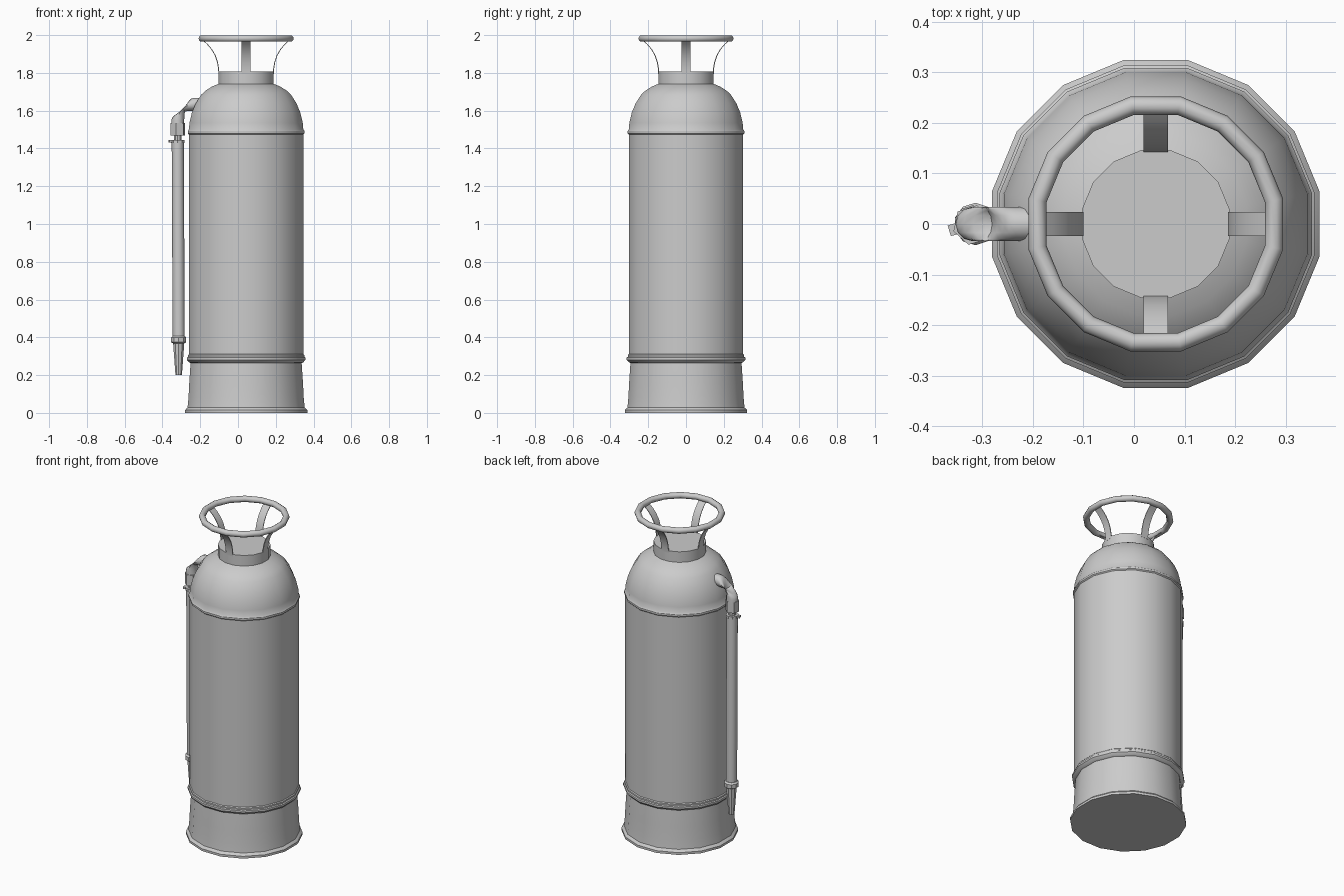
import bpy, bmesh, math
from mathutils import Vector, Matrix

if "Cube" in bpy.data.objects:
    bpy.data.objects.remove(bpy.data.objects["Cube"])

CX = 0.043                       # axis of the tank
mat = bpy.data.materials.new("plain grey")
mat.diffuse_color = (0.6, 0.6, 0.6, 1)
mat.use_nodes = True
mat.node_tree.nodes["Principled BSDF"].inputs["Base Color"].default_value = mat.diffuse_color


def finish(name, bm, angle=35):
    bmesh.ops.recalc_face_normals(bm, faces=bm.faces)
    me = bpy.data.meshes.new(name)
    bm.to_mesh(me)
    bm.free()
    me.materials.append(mat)
    ob = bpy.data.objects.new(name, me)
    bpy.context.collection.objects.link(ob)
    bpy.ops.object.select_all(action='DESELECT')
    ob.select_set(True)
    bpy.context.view_layer.objects.active = ob
    bpy.ops.object.shade_smooth_by_angle(angle=math.radians(angle))
    return ob


def loft(bm, rings, closed=False):
    """Skin a list of vertex rings, capping the ends unless closed."""
    rings = [[bm.verts.new(p) for p in r] for r in rings]
    n, m = len(rings[0]), len(rings)
    for i in range(m if closed else m - 1):
        a, b = rings[i], rings[(i + 1) % m]
        for j in range(n):
            k = (j + 1) % n
            bm.faces.new((a[j], a[k], b[k], b[j]))
    if not closed:
        bm.faces.new(rings[0])
        bm.faces.new(rings[-1])


def lathe(name, profile, n, x=0.0, y=0.0, phase=0.5, angle=35):
    """Turn (radius, z) points around a vertical axis."""
    bm = bmesh.new()
    turn = [2 * math.pi * (j + phase) / n for j in range(n)]
    loft(bm, [[(x + r * math.cos(t), y + r * math.sin(t), z) for t in turn]
              for r, z in profile])
    return finish(name, bm, angle)


# Tank: foot rim, skirt, lower band, shell, shoulder bead, dome, neck
FLAT = 1 / math.cos(math.pi / 16)     # widths are measured across flats
tank = [(.324, 0), (.324, .014), (.317, .022), (.310, .028), (.305, .08),
        (.301, .16), (.294, .264), (.303, .268), (.314, .281), (.314, .293),
        (.308, .297), (.308, .306), (.303, .311), (.303, 1.474), (.309, 1.48),
        (.309, 1.492), (.303, 1.50), (.300, 1.535), (.287, 1.59),
        (.267, 1.638), (.238, 1.684), (.215, 1.706), (.180, 1.728), (.146, 1.742),
        (.146, 1.808)]
lathe("tank", [(r * FLAT, z) for r, z in tank], 16, CX)

# Carrying ring
bm = bmesh.new()
rings = []
for i in range(16):
    t = 2 * math.pi * (i + .5) / 16
    ring = []
    for j in range(10):
        a = 2 * math.pi * j / 10
        r = (.234 + .018 * math.cos(a)) * FLAT
        ring.append((CX + r * math.cos(t), r * math.sin(t), 1.982 + .018 * math.sin(a)))
    rings.append(ring)
loft(bm, rings, closed=True)
finish("carrying_ring", bm, 50)

# Four curved straps from neck to ring
path = [(.142, 1.795), (.143, 1.82), (.149, 1.856), (.161, 1.892),
        (.180, 1.925), (.203, 1.952), (.226, 1.972)]
for k in range(4):
    bm = bmesh.new()
    spin = Matrix.Translation((CX, 0, 0)) @ Matrix.Rotation(k * math.pi / 2, 4, 'Z')
    loft(bm, [[spin @ Vector((r + dx, y, z)) for dx, y in
               ((0, -.024), (.005, -.024), (.005, .024), (0, .024))] for r, z in path])
    finish("ring_strap_%d" % (k + 1), bm)

# Elbow pipe leaving the dome and bending down
HX = -0.319
bm = bmesh.new()
bend = .085
spine = [((-.17, 1.634), 0)]
for i in range(7):
    a = math.pi / 2 * i / 6
    spine.append(((HX + bend - bend * math.sin(a),
                   1.634 - bend + bend * math.cos(a)), a))
spine.append(((HX, 1.50), math.pi / 2))
rings = []
for (x, z), a in spine:
    rings.append([(x + .034 * math.cos(t) * math.sin(a), .034 * math.sin(t),
                   z + .034 * math.cos(t) * math.cos(a))
                  for t in [2 * math.pi * j / 12 for j in range(12)]])
loft(bm, rings)
finish("elbow_pipe", bm, 40)

# Hexagonal coupling and thin stub
lathe("coupling_nut", [(.040, 1.468), (.040, 1.535)], 6, HX, -.002, .3)
lathe("coupling_stub", [(.022, 1.43), (.022, 1.48)], 10, HX)

# Hose clamp with tab
lathe("hose_clamp", [(.037, 1.430), (.037, 1.446)], 10, HX)
bm = bmesh.new()
bmesh.ops.create_cube(bm, size=1, matrix=Matrix.Translation((-.354, -.010, 1.438))
                      @ Matrix.Rotation(.3, 4, 'Z') @ Matrix.Diagonal((.024, .022, .012, 1)))
finish("clamp_tab", bm)

# Hose, slightly slanted
bm = bmesh.new()
loft(bm, [[(x + .032 * math.cos(t), .032 * math.sin(t), z)
           for t in [2 * math.pi * j / 10 for j in range(10)]]
          for x, z in ((-.314, .38), (HX, 1.44))])
finish("hose", bm, 40)

# Nozzle with collar
lathe("nozzle", [(.018, .20), (.031, .368), (.042, .374), (.042, .398), (.034, .408)],
      10, -.314)
